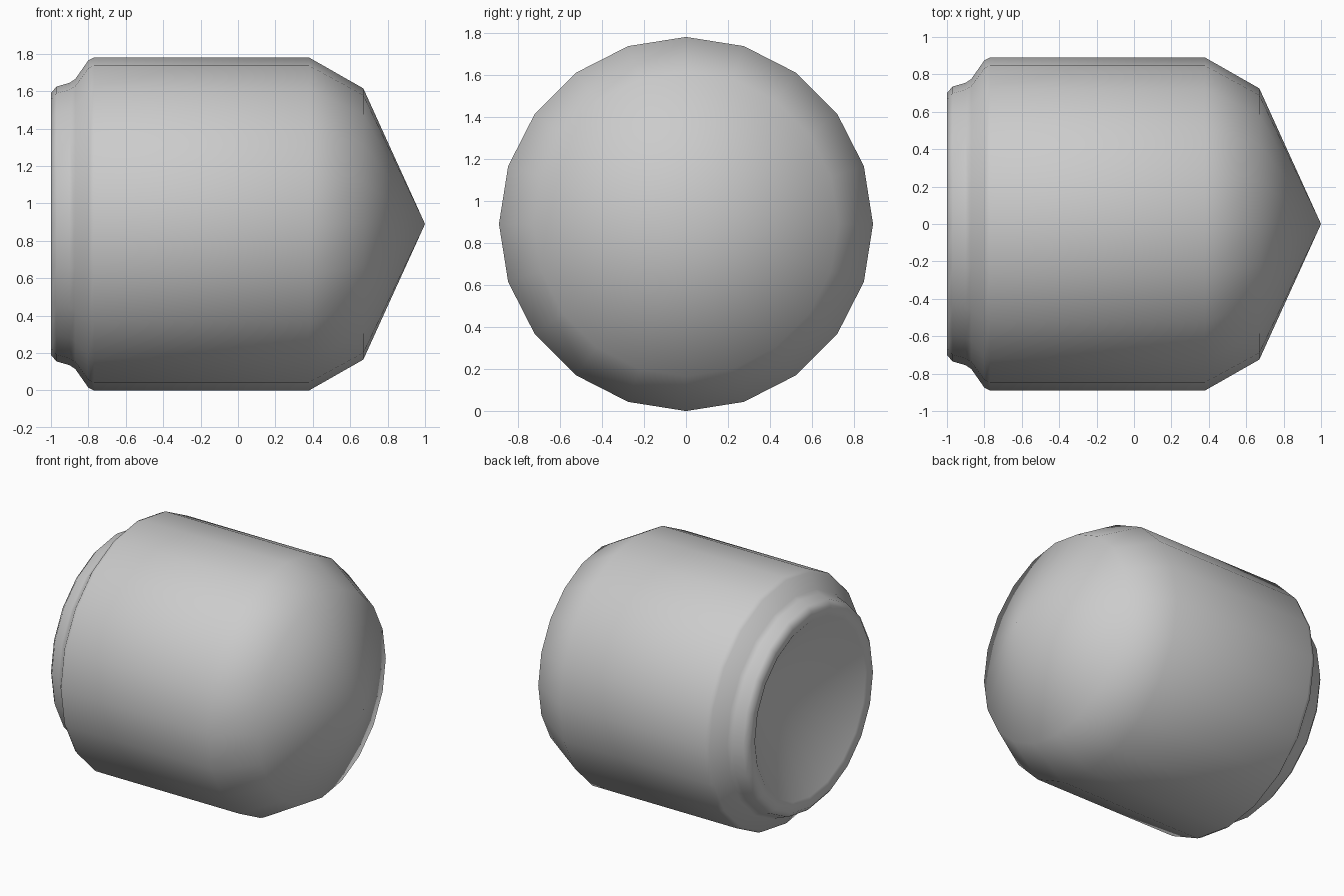
import bpy, bmesh, math

if "Cube" in bpy.data.objects:
    bpy.data.objects.remove(bpy.data.objects["Cube"])

SIDES = 20
RADIUS = 0.89

# Outline as (x, radius): conical recess, rim, neck, body, chamfer, pointed nose
profile = [(-0.57, 0.0), (-0.99, 0.63), (-1.0, 0.70),
           (-0.97, 0.735), (-0.90, 0.755), (-0.87, 0.775), (-0.80, 0.875),
           (-0.77, RADIUS), (0.38, RADIUS), (0.67, 0.725), (1.0, 0.0)]

bm = bmesh.new()

# One ring of vertices per profile point, a single vertex on the axis
rings = []
for x, r in profile:
    if r == 0:
        rings.append([bm.verts.new((x, 0, RADIUS))])
    else:
        rings.append([bm.verts.new((x, r * math.sin(a), RADIUS + r * math.cos(a)))
                      for a in (2 * math.pi * i / SIDES for i in range(SIDES))])

# Bridge neighbouring rings, with fans at both ends
for a, b in zip(rings, rings[1:]):
    for i in range(SIDES):
        j = (i + 1) % SIDES
        if len(a) == 1:
            bm.faces.new((a[0], b[i], b[j]))
        elif len(b) == 1:
            bm.faces.new((a[i], b[0], a[j]))
        else:
            bm.faces.new((a[i], b[i], b[j], a[j]))
bmesh.ops.recalc_face_normals(bm, faces=bm.faces)

mesh = bpy.data.meshes.new("pointed_cap")
bm.to_mesh(mesh)
bm.free()
cap = bpy.data.objects.new("pointed_cap", mesh)
bpy.context.collection.objects.link(cap)

# Smooth all over, including the rounded rim
bpy.context.view_layer.objects.active = cap
cap.select_set(True)
bpy.ops.object.shade_smooth_by_angle(angle=math.radians(80))
